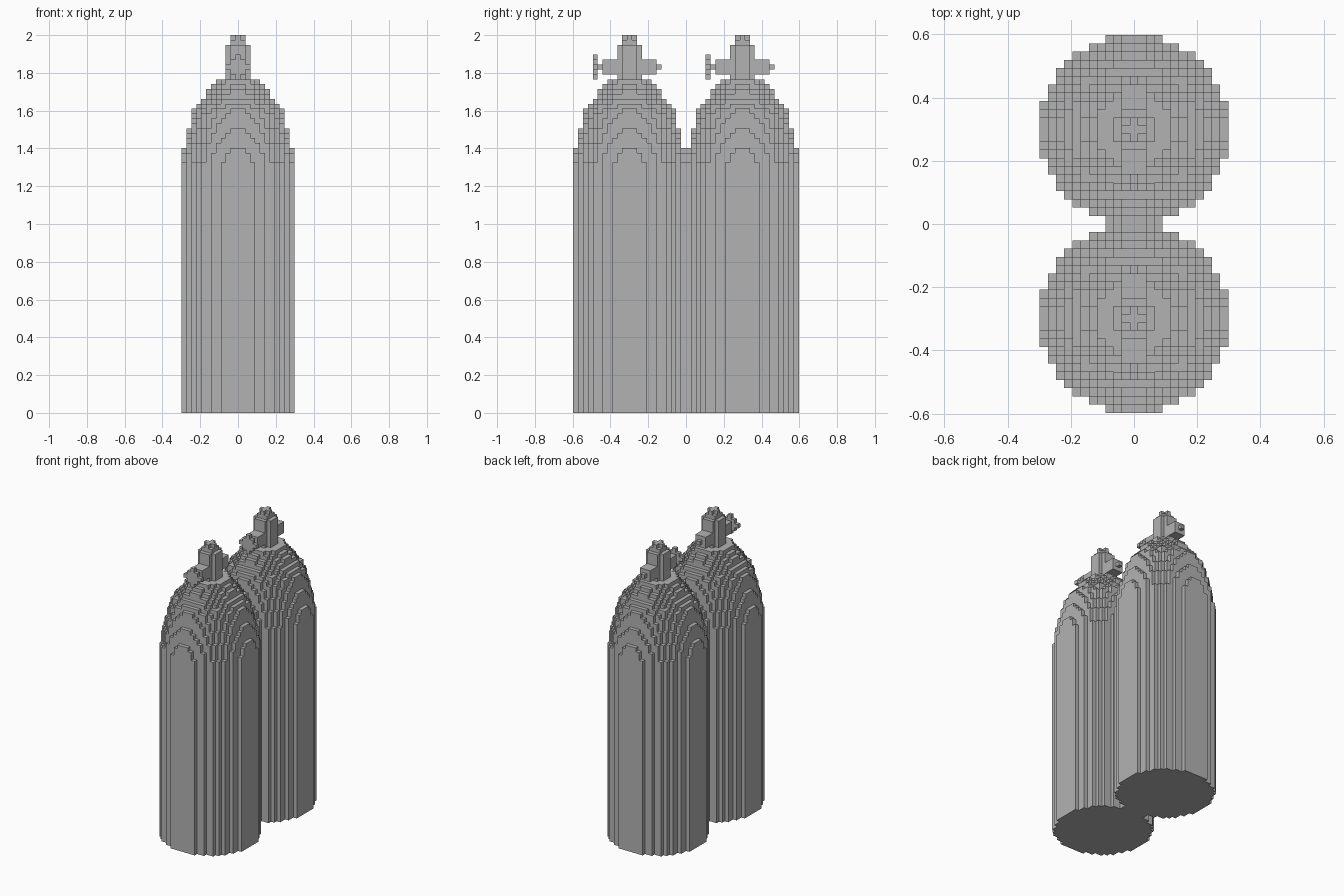
import bpy
import bmesh

cube = bpy.data.objects.get("Cube")
if cube:
    bpy.data.objects.remove(cube, do_unlink=True)

V = 2 / 77            # edge length of one block
VALVE_Z = 70.5        # height of the valve axis, in blocks

grey = bpy.data.materials.new("steel_grey")
grey.use_nodes = True
colour = (0.45, 0.45, 0.45, 1)
grey.diffuse_color = colour
grey.node_tree.nodes["Principled BSDF"].inputs["Base Color"].default_value = colour


def disc(radius):
    """Blocks whose centres lie inside a circle."""
    n = range(-12, 13)
    return {(a, b) for a in n for b in n if a * a + b * b <= radius * radius}


def square(n):
    r = range(-n, n + 1)
    return {(a, b) for a in r for b in r}


def diamond(n):
    return {(a, b) for a, b in square(n) if abs(a) + abs(b) <= n}


def block_part(name, slabs, centre, axis="Z"):
    """Stack slabs (start, end, cells) of blocks along an axis, outer skin only."""
    bm = bmesh.new()

    def quad(points):
        verts = []
        for a, b, h in points:
            p = (a, b, h) if axis == "Z" else (a, h, b)
            verts.append(bm.verts.new([V * (q + c) for q, c in zip(p, centre)]))
        bm.faces.new(verts)

    for k, (lo, hi, cells) in enumerate(slabs):
        below = slabs[k - 1][2] if k else set()
        above = slabs[k + 1][2] if k + 1 < len(slabs) else set()
        for a, b in cells:
            a0, a1, b0, b1 = a - .5, a + .5, b - .5, b + .5
            for h, other in ((lo, below), (hi, above)):
                if (a, b) not in other:
                    quad([(a0, b0, h), (a1, b0, h), (a1, b1, h), (a0, b1, h)])
            for s in (-1, 1):
                if (a + s, b) not in cells:
                    e = a + s / 2
                    quad([(e, b0, lo), (e, b1, lo), (e, b1, hi), (e, b0, hi)])
                if (a, b + s) not in cells:
                    e = b + s / 2
                    quad([(a0, e, lo), (a1, e, lo), (a1, e, hi), (a0, e, hi)])
    bmesh.ops.remove_doubles(bm, verts=bm.verts, dist=V / 100)
    bmesh.ops.recalc_face_normals(bm, faces=bm.faces)
    mesh = bpy.data.meshes.new(name)
    bm.to_mesh(mesh)
    bm.free()
    mesh.materials.append(grey)
    obj = bpy.data.objects.new(name, mesh)
    bpy.context.collection.objects.link(obj)


# Dome radius for each layer above the straight wall
WALL_TOP = 51
dome = [11.3, 11.2, 11.1, 10.9, 10.6, 10.35, 10.1, 9.88, 9.6, 9.35, 9.08,
        8.5, 7.75, 6.95, 6.2, 5.1, 4.5]
tank = [(0, WALL_TOP, disc(11.5))]
tank += [(WALL_TOP + i, WALL_TOP + i + 1, disc(r)) for i, r in enumerate(dome)]

# Valve parts: upright neck, then fittings along y
neck = [(68, 75, disc(2.3)), (75, 76, square(1)), (76, 77, diamond(1))]
handwheel = [(-7.5, -6.5, diamond(2)), (-6.5, -5.5, square(0)), (-5.5, -2.5, square(1))]
outlet = [(2.5, 5.5, square(1)), (5.5, 6.5, square(0))]

for label, y in (("front", -11.5), ("back", 11.5)):
    block_part(label + "_tank", tank, (0, y, 0))
    block_part(label + "_valve_neck", neck, (0, y, 0))
    block_part(label + "_handwheel", handwheel, (0, y, VALVE_Z), "Y")
    block_part(label + "_outlet", outlet, (0, y, VALVE_Z), "Y")
